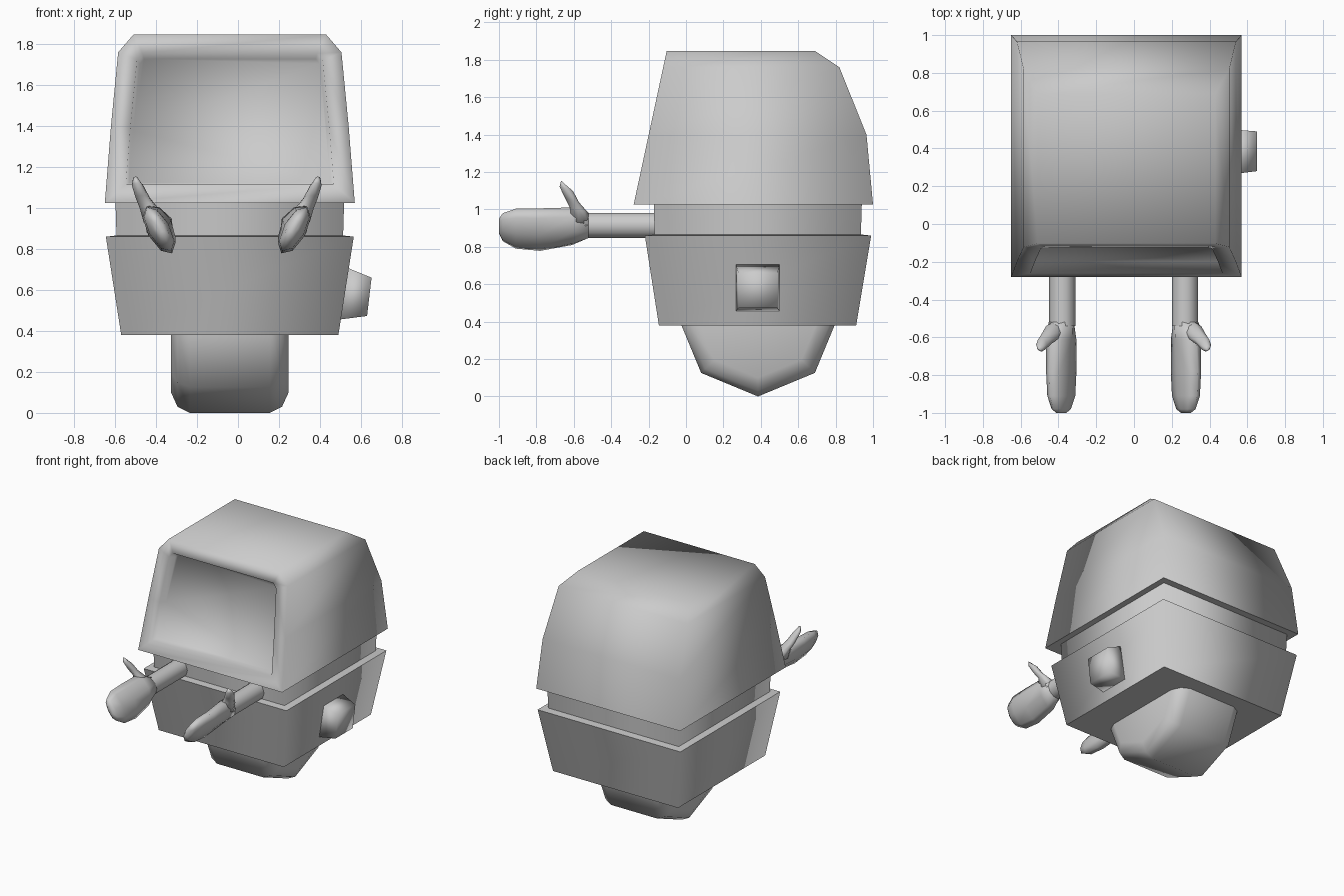
import bpy, bmesh
from math import sin, cos, pi, radians

if "Cube" in bpy.data.objects:
    bpy.data.objects.remove(bpy.data.objects["Cube"])

CX = -0.04      # centre line of the body
ARM_CX = -0.055 # mirror plane of the arms


def loft(name, rings, cap_start=True, cap_end=True, smooth_caps=False, edit=None):
    """Skin a list of equal-length point rings; edit(bm) may refine the mesh."""
    bm = bmesh.new()
    vs = [[bm.verts.new(p) for p in r] for r in rings]
    n = len(vs[0])
    for a, b in zip(vs, vs[1:]):
        for i in range(n):
            j = (i + 1) % n
            bm.faces.new((a[i], a[j], b[j], b[i])).smooth = True
    for use, ring in ((cap_start, vs[0]), (cap_end, vs[-1])):
        if use:
            bm.faces.new(ring).smooth = smooth_caps
    bmesh.ops.recalc_face_normals(bm, faces=bm.faces[:])
    if edit:
        edit(bm)
    me = bpy.data.meshes.new(name)
    bm.to_mesh(me)
    bm.free()
    ob = bpy.data.objects.new(name, me)
    bpy.context.collection.objects.link(ob)
    return ob


def rect(z, hx, y0, y1):
    return [(CX - hx, y0, z), (CX + hx, y0, z), (CX + hx, y1, z), (CX - hx, y1, z)]


def circle(n, fn, offset=0.0):
    return [fn(cos(2 * pi * i / n + offset), sin(2 * pi * i / n + offset)) for i in range(n)]


def mirrored(ob):
    ob.location.x = ARM_CX
    ob.modifiers.new("Mirror", 'MIRROR').use_mirror_merge = False
    return ob


def mark_sharp(bm, z):
    for e in bm.edges:
        if all(abs(v.co.z - z) < 1e-4 for v in e.verts):
            e.smooth = False


# Torso: tapered box with a ledge leading in to the neck
loft("torso", [rect(0.38, 0.53, -0.145, 0.91), rect(0.86, 0.605, -0.22, 0.99),
               rect(0.866, 0.553, -0.168, 0.935)],
     cap_end=False, edit=lambda bm: mark_sharp(bm, 0.86))

# Neck: recessed band
loft("neck", [rect(0.866, 0.553, -0.168, 0.935), rect(1.03, 0.558, -0.172, 0.94)], False, False)


# Head: rounded-back box with a recessed screen in the sloped front
def carve_screen(bm):
    mark_sharp(bm, 1.025)
    front = [f for f in bm.faces if f.normal.y < -0.9]
    face = bmesh.ops.dissolve_faces(bm, faces=front)["region"][0]
    bmesh.ops.inset_individual(bm, faces=[face], thickness=0.095, use_even_offset=True)
    bmesh.ops.inset_individual(bm, faces=[face], thickness=0.015, depth=-0.06,
                               use_even_offset=True)
    for f in bm.faces:
        f.smooth = True


def front_y(z):
    return -0.28 + (z - 1.025) * 0.215


loft("head", [rect(1.03, 0.558, -0.172, 0.94)] +
     [rect(z, hx, front_y(z), back) for z, hx, back in
      ((1.025, 0.61, 1.0), (1.4, 0.58, 0.965), (1.76, 0.545, 0.82), (1.847, 0.47, 0.69))],
     cap_start=False, smooth_caps=True, edit=carve_screen)

# Wheel: chamfered octagonal drum
loft("wheel", [circle(8, lambda c, s, r=r, x=x: (CX + x, 0.385 + r * c, 0.43 + r * s))
               for x, r in ((-0.287, 0.33), (-0.255, 0.40), (-0.195, 0.43),
                            (0.195, 0.43), (0.255, 0.40), (0.287, 0.33))], smooth_caps=True)

# Side knob: tapered block square to the sloped right wall
loft("side_knob", [[(xl, y0, zl), (xl, y1, zl), (xh, y1, zh), (xh, y0, zh)]
                   for xl, xh, zl, zh, y0, y1 in ((0.49, 0.53, 0.455, 0.71, 0.265, 0.50),
                                                  (0.63, 0.652, 0.473, 0.66, 0.28, 0.49))],
     smooth_caps=True)

# Arms: straight round rods
mirrored(loft("arm", [circle(10, lambda c, s, y=y: (-0.325 + 0.07 * c, y, 0.915 + 0.07 * s))
                      for y in (-0.15, -0.54)], False, False))

# Hands: tilted mitten shapes, lofted forward from the wrist
tilt = radians(29)
hand = [(-0.52, 0.915, 0.070, 0.070), (-0.61, 0.91, 0.115, 0.065), (-0.78, 0.892, 0.130, 0.058),
        (-0.91, 0.897, 0.122, 0.052), (-0.98, 0.905, 0.085, 0.035), (-1.0, 0.91, 0.045, 0.018)]
mirrored(loft("hand", [circle(8, lambda c, s, y=y, z=z, h=h, t=t: (
    -0.33 + t * c * cos(tilt) - h * s * sin(tilt), y, z + h * s * cos(tilt) + t * c * sin(tilt)))
    for y, z, h, t in hand], smooth_caps=True))

# Thumbs: tapered fingers pointing up and out
thumb = [(-0.355, -0.575, 0.93, 0.05, 0.07), (-0.38, -0.575, 1.0, 0.045, 0.047),
         (-0.41, -0.61, 1.05, 0.035, 0.038), (-0.435, -0.64, 1.11, 0.028, 0.036),
         (-0.445, -0.655, 1.142, 0.013, 0.013)]
mirrored(loft("thumb", [circle(8, lambda c, s, x=x, y=y, z=z, a=a, b=b:
                               (x + a * c, y + b * s, z - 0.012 * s))
                        for x, y, z, a, b in thumb], smooth_caps=True))
